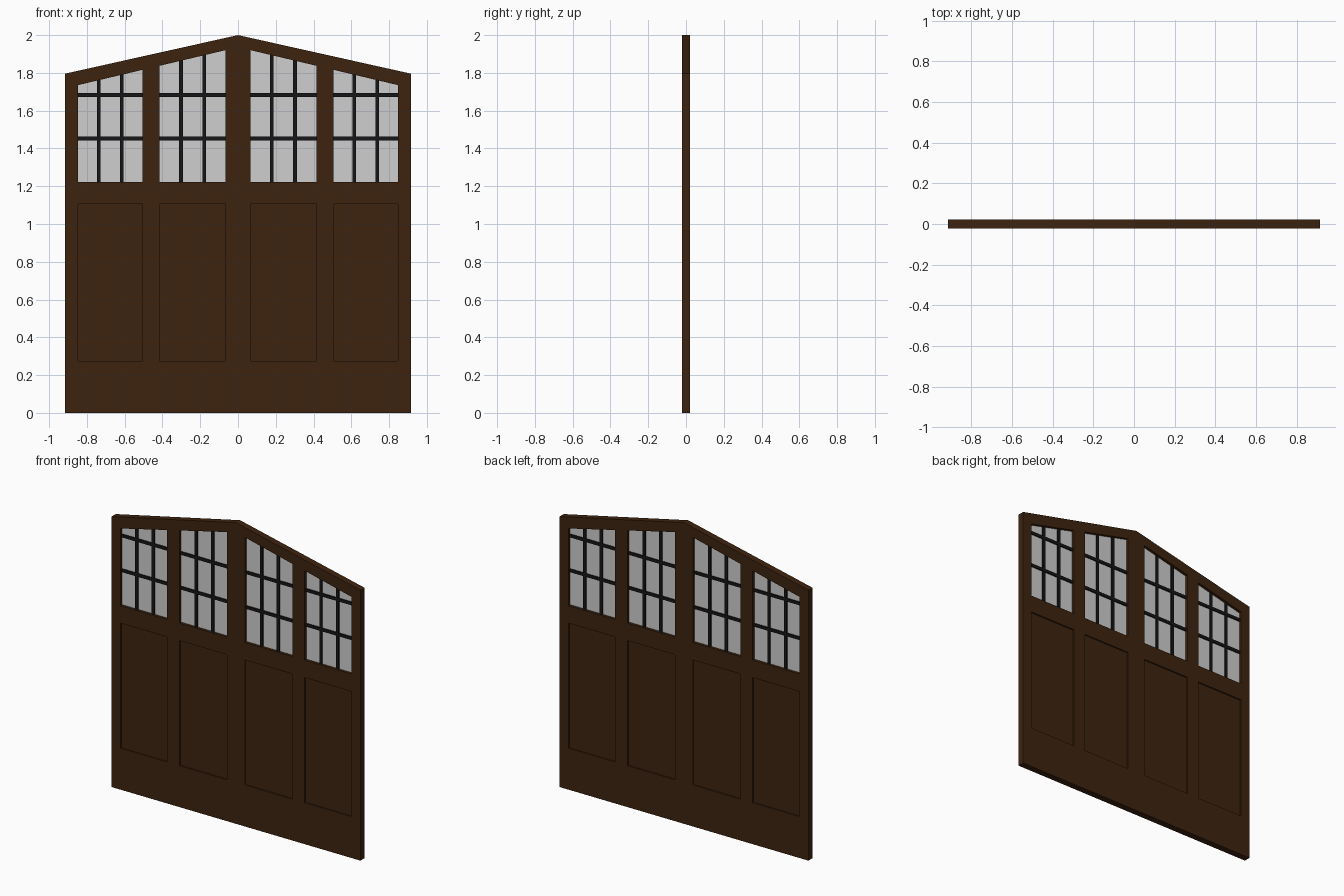
import bpy, bmesh

if "Cube" in bpy.data.objects:
    bpy.data.objects.remove(bpy.data.objects["Cube"])

W, SIDE_H, PEAK, T = 0.915, 1.796, 2.0, 0.022   # half width, heights, half thickness
SILL, GLASS_T, RECESS = 1.222, 0.004, 0.009
BAYS = [(0.066, 0.415), (0.505, 0.848)]          # x ranges, mirrored


def material(name, rgb):
    m = bpy.data.materials.new(name)
    m.diffuse_color = (*rgb, 1)
    m.use_nodes = True
    m.node_tree.nodes["Principled BSDF"].inputs["Base Color"].default_value = m.diffuse_color
    return m


wood = material("dark_brown_wood", (0.047, 0.0168, 0.005))
glass = material("pale_grey_glass", (0.62, 0.62, 0.62))
black = material("black_bars", (0.008, 0.008, 0.009))


def prism(name, outline, y0, y1, mat):
    """Extrude an x-z outline from y0 to y1."""
    bm = bmesh.new()
    face = bm.faces.new([bm.verts.new((x, y0, z)) for x, z in outline])
    ext = bmesh.ops.extrude_face_region(bm, geom=[face])
    vs = [v for v in ext["geom"] if isinstance(v, bmesh.types.BMVert)]
    bmesh.ops.translate(bm, verts=vs, vec=(0, y1 - y0, 0))
    bmesh.ops.recalc_face_normals(bm, faces=bm.faces)
    me = bpy.data.meshes.new(name)
    bm.to_mesh(me)
    bm.free()
    me.materials.append(mat)
    ob = bpy.data.objects.new(name, me)
    bpy.context.collection.objects.link(ob)
    return ob


def rect(x0, x1, z0, z1):
    return [(x0, z0), (x1, z0), (x1, z1), (x0, z1)]


def top(x):
    """Sloping head of the windows."""
    return 1.936 - 0.237 * abs(x)


# Door slab with a shallow gable top
door = prism("door_slab", [(-W, 0), (W, 0), (W, SIDE_H), (0, PEAK), (-W, SIDE_H)], -T, T, wood)
cutters = []

for side in (-1, 1):
    for n, (a, b) in enumerate(BAYS):
        x0, x1 = sorted((side * a, side * b))
        tag = f"{'left' if side < 0 else 'right'}_{n + 1}"
        # Window opening
        cutters.append(prism("window_cutter", [(x0, SILL), (x1, SILL), (x1, top(x1)), (x0, top(x0))],
                             -0.1, 0.1, wood))
        # Recessed lower panels, both faces
        for s in (-1, 1):
            y0, y1 = sorted((s * (T - RECESS), s * 0.1))
            cutters.append(prism("panel_cutter", rect(x0, x1, 0.275, 1.106), y0, y1, wood))
        # Glass pane, edges tucked into the frame
        e = 0.005
        prism("glass_" + tag, [(x0 - e, SILL - e), (x1 + e, SILL - e), (x1 + e, top(x1) + e),
                               (x0 - e, top(x0) + e)], -GLASS_T, GLASS_T, glass)
        # Glazing bars
        for k in (1, 2):
            x = x0 + (x1 - x0) * (k * 0.355 - 0.0325)
            l, r = x - 0.01, x + 0.01
            prism(f"upright_bar_{tag}_{k}", [(l, SILL - e), (r, SILL - e), (r, top(r) + e),
                                             (l, top(l) + e)], -0.012, 0.012, black)
        for k, z in enumerate((1.452, 1.683)):
            prism(f"cross_bar_{tag}_{k + 1}", rect(x0 - e, x1 + e, z - 0.01, z + 0.01),
                  -0.0125, 0.0125, black)

# Cut the openings and panels
for c in cutters:
    mod = door.modifiers.new("cut", 'BOOLEAN')
    mod.operation, mod.solver, mod.object = 'DIFFERENCE', 'EXACT', c
bpy.context.view_layer.update()
deps = bpy.context.evaluated_depsgraph_get()
cut_mesh = bpy.data.meshes.new_from_object(door.evaluated_get(deps))
door.modifiers.clear()
door.data = cut_mesh
for c in cutters:
    bpy.data.objects.remove(c)
